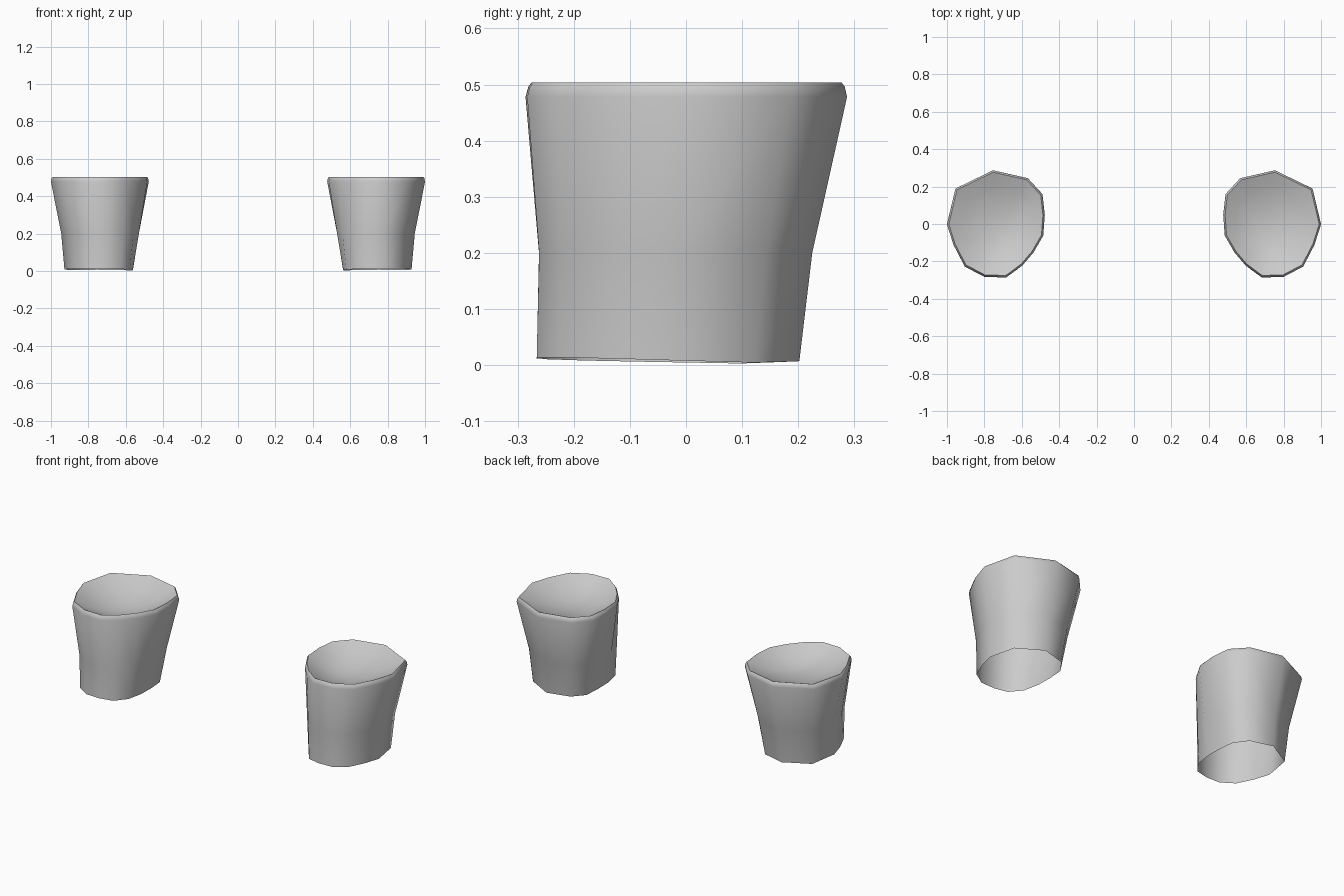
import bpy, bmesh, math

if "Cube" in bpy.data.objects:
    bpy.data.objects.remove(bpy.data.objects["Cube"])

# Rim outline of the +x cup, seen from above (counter-clockwise)
RIM = [(1.0, 0.0), (.955, .19), (.755, .287), (.57, .245), (.492, .16),
       (.48, .05), (.488, -.06), (.54, -.15), (.60, -.22), (.685, -.283),
       (.80, -.28), (.905, -.225), (.965, -.11)]
X0, X1, Y0, Y1 = .48, 1.0, -.283, .287


def ring(bm, x0, x1, y0, y1, z, side, bump=0, tilt=False):
    """Rim outline fitted into bounds; bump fills out the inner front corner."""
    verts = []
    for x, y in RIM:
        u, v = (x - X0) / (X1 - X0), (y - Y0) / (Y1 - Y0)
        a = math.atan2(v - .5, u - .5)
        b = bump * max(0, math.cos(a - math.radians(225))) ** 4
        u = max(0, u + b * math.cos(a))
        v = max(0, v + b * math.sin(a))
        h = z
        if tilt:  # lower edge rises to the front and outside
            h += .012 * (1 - v) + .007 * (u - .5) * (1 - v) + .03 * max(0, v - .8)
        verts.append(bm.verts.new((side * (x0 + u * (x1 - x0)), y0 + v * (y1 - y0), h)))
    return verts


def bridge(bm, a, b):
    n = len(a)
    for i in range(n):
        j = (i + 1) % n
        bm.faces.new((a[i], a[j], b[j], b[i]))


def bowl(bm, edge, depth):
    """Smooth concave closing of the top."""
    n = len(edge)
    c = sum((v.co for v in edge), edge[0].co * 0) / n
    prev = edge
    for f in (.75, .5, .25):
        cur = []
        for v in edge:
            p = c.lerp(v.co, f)
            p.z -= depth * (1 - f * f)
            cur.append(bm.verts.new(p))
        bridge(bm, prev, cur)
        prev = cur
    c.z -= depth
    tip = bm.verts.new(c)
    for i in range(n):
        bm.faces.new((prev[i], prev[(i + 1) % n], tip))


def cuff(name, side):
    bm = bmesh.new()
    # Flared wall, open below, with a small rounded bevel at the top
    rings = [ring(bm, .562, .928, -.266, .202, .001, side, .09, True),
             ring(bm, .530, .945, -.262, .225, .2, side, .06),
             ring(bm, .477, 1.0, -.286, .287, .478, side),
             ring(bm, .481, .996, -.281, .283, .496, side),
             ring(bm, .487, .990, -.275, .277, .504, side)]
    for a, b in zip(rings, rings[1:]):
        bridge(bm, a, b)
    # Recessed top
    bowl(bm, rings[-1], .075)
    # Consistent outward normals: the top bowl faces up, the wall outward
    bmesh.ops.recalc_face_normals(bm, faces=bm.faces)
    me = bpy.data.meshes.new(name)
    bm.to_mesh(me)
    bm.free()
    ob = bpy.data.objects.new(name, me)
    bpy.context.collection.objects.link(ob)
    bpy.ops.object.select_all(action='DESELECT')
    ob.select_set(True)
    bpy.context.view_layer.objects.active = ob
    bpy.ops.object.shade_smooth_by_angle(angle=math.radians(50))


cuff("right_cuff", 1)
cuff("left_cuff", -1)
